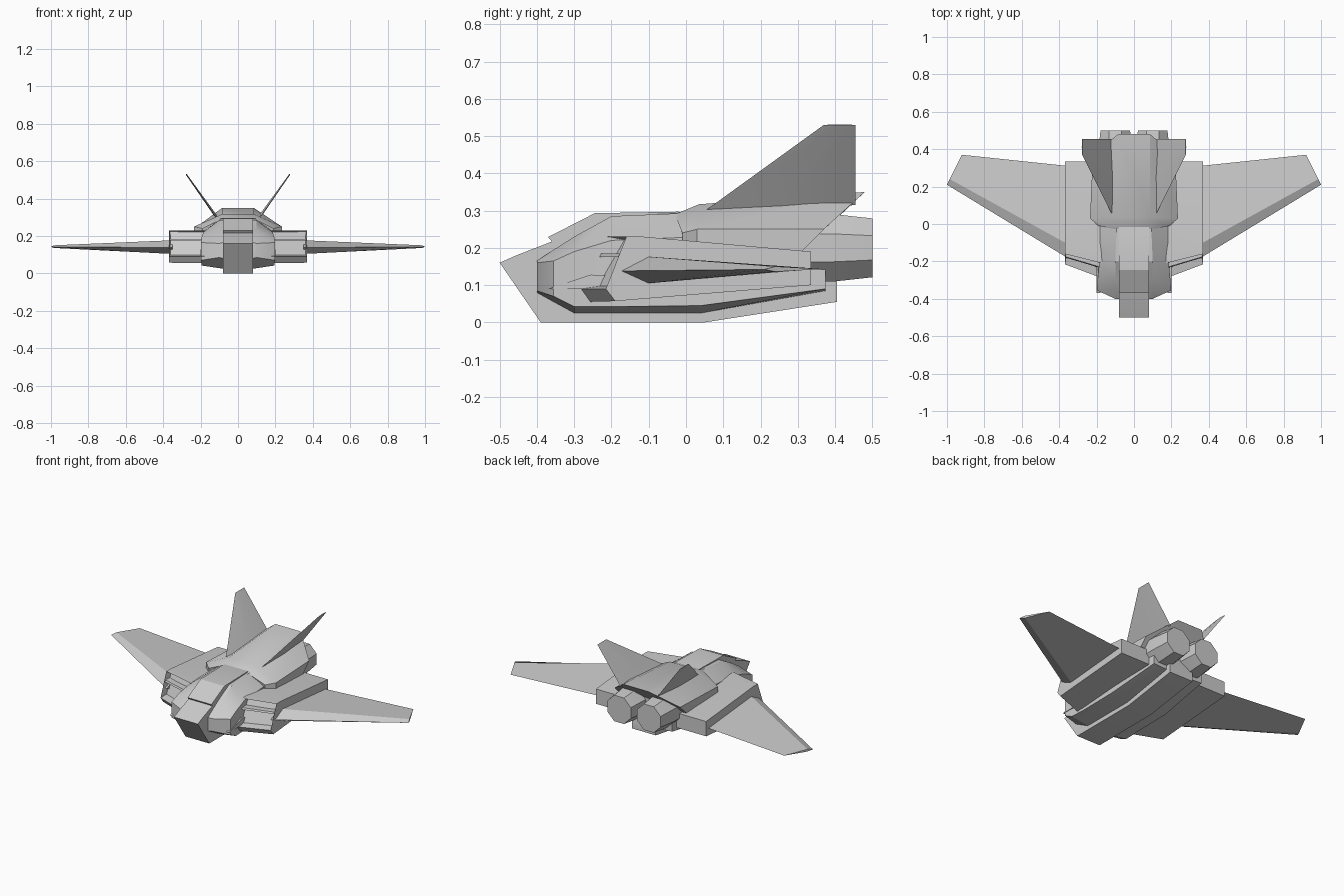
import bpy, bmesh, math
from mathutils import Vector

if "Cube" in bpy.data.objects:
    bpy.data.objects.remove(bpy.data.objects["Cube"])


def finish(name, bm, mirror=False):
    bmesh.ops.recalc_face_normals(bm, faces=bm.faces)
    me = bpy.data.meshes.new(name)
    bm.to_mesh(me)
    bm.free()
    ob = bpy.data.objects.new(name, me)
    bpy.context.collection.objects.link(ob)
    if mirror:
        ob.modifiers.new("mirror", "MIRROR").use_mirror_merge = False
    bpy.ops.object.select_all(action="DESELECT")
    ob.select_set(True)
    bpy.context.view_layer.objects.active = ob
    bpy.ops.object.shade_smooth_by_angle(angle=math.radians(25))
    return ob


def loft(name, rings, mirror=False, recess=None):
    """Skin closed rings of (x, y, z) points and cap both ends."""
    bm = bmesh.new()
    vs = [[bm.verts.new(p) for p in r] for r in rings]
    n = len(vs[0])
    for a, b in zip(vs, vs[1:]):
        for i in range(n):
            j = (i + 1) % n
            bm.faces.new((a[i], a[j], b[j], b[i]))
    front = bm.faces.new(vs[0])
    bm.faces.new(vs[-1])
    if recess:
        bmesh.ops.recalc_face_normals(bm, faces=bm.faces)
        bmesh.ops.inset_individual(bm, faces=[front], thickness=recess[0])
        bmesh.ops.translate(bm, verts=front.verts, vec=(0, recess[1], 0))
    return finish(name, bm, mirror)


def sym(half):
    """Complete a right-half ring with its left half."""
    return half + [(-x, y, z) for x, y, z in reversed(half)]


def section(y, pts):
    return sym([(x, y, z) for x, z in pts])


def prism(name, profile, x0, x1, mirror=False):
    return loft(name, [[(x, y, z) for y, z in profile] for x in (x0, x1)], mirror)


# central spine: nose, canopy and belly keel
prism("nose_and_keel", [(-.5, .16), (-.455, .18), (-.36, .217), (-.37, .229),
                        (-.245, .293), (-.02, .297), (.375, .2), (.405, .11),
                        (.405, .055), (.05, 0), (-.39, 0)], -.08, .08)

# faceted forward hull
loft("hull", [
    section(-.40, [(.08, .08), (.10, .085), (.10, .16), (.08, .165)]),
    section(-.355, [(.08, .055), (.198, .07), (.198, .165), (.1, .195)]),
    section(-.30, [(.08, .025), (.195, .042), (.195, .19), (.1, .23)]),
    section(-.20, [(.08, .025), (.19, .042), (.185, .22), (.1, .285)]),
    section(.04, [(.08, .025), (.19, .045), (.18, .23), (.09, .295)]),
    section(.375, [(.08, .085), (.17, .09), (.17, .2), (.09, .25)])])

# raised rear deck with undercut tail
loft("rear_deck", [
    sym([(.18, -.01, .18), (.19, -.01, .24), (.09, -.03, .29)]),
    sym([(.235, .03, .18), (.235, .03, .25), (.085, .035, .317)]),
    sym([(.22, .31, .19), (.22, .37, .25), (.085, .48, .35)])])

# intake nacelles with recessed raked mouths
loft("intake_nacelle", [
    [(.17, -.29, .09), (.37, -.215, .09), (.37, -.16, .23), (.17, -.21, .23)],
    [(.17, -.265, .055), (.37, -.19, .057), (.37, -.115, .23), (.17, -.16, .23)],
    [(.17, .335, .10), (.37, .335, .10), (.37, .335, .19), (.17, .335, .19)]],
    True, (.012, .045))

# horizontal vane across each intake
loft("intake_vane", [
    [(.18, -.235, .175), (.18, -.13, .175), (.18, -.13, .185), (.18, -.23, .185)],
    [(.365, -.18, .175), (.365, -.10, .175), (.365, -.10, .185), (.365, -.175, .185)]], True)

# pointed splitter ahead of each intake
prism("intake_splitter", [(-.37, .09), (-.255, .128), (-.2, .125), (-.2, .09)],
      .18, .2, True)

# swept wings with diamond section
loft("wing", [
    [(.35, -.185, .138), (.35, -.11, .177), (.35, .31, .14), (.35, -.11, .104)],
    [(1, .21, .142), (.985, .24, .15), (.92, .37, .143), (.985, .24, .136)]], True)

# canted tail fins
n = Vector((.83, 0, -.56))


def fin_ring(le, te, t):
    le, te = Vector(le), Vector(te)
    mid = le.lerp(te, .5)
    return [le, mid + n * t, te, mid - n * t]


loft("tail_fin", [fin_ring((.115, .045, .295), (.12, .455, .315), .007),
                  fin_ring((.277, .37, .53), (.277, .455, .53), .003)], True)


# octagonal engine nozzles
def octagon(y, apothem):
    r = apothem / math.cos(math.pi / 8)
    return [(.1 + r * math.cos(a), y, .2 + r * math.sin(a))
            for a in (math.pi / 8 + k * math.pi / 4 for k in range(8))]


loft("engine_nozzle", [octagon(.25, .095), octagon(.4, .09), octagon(.5, .079)], True)
